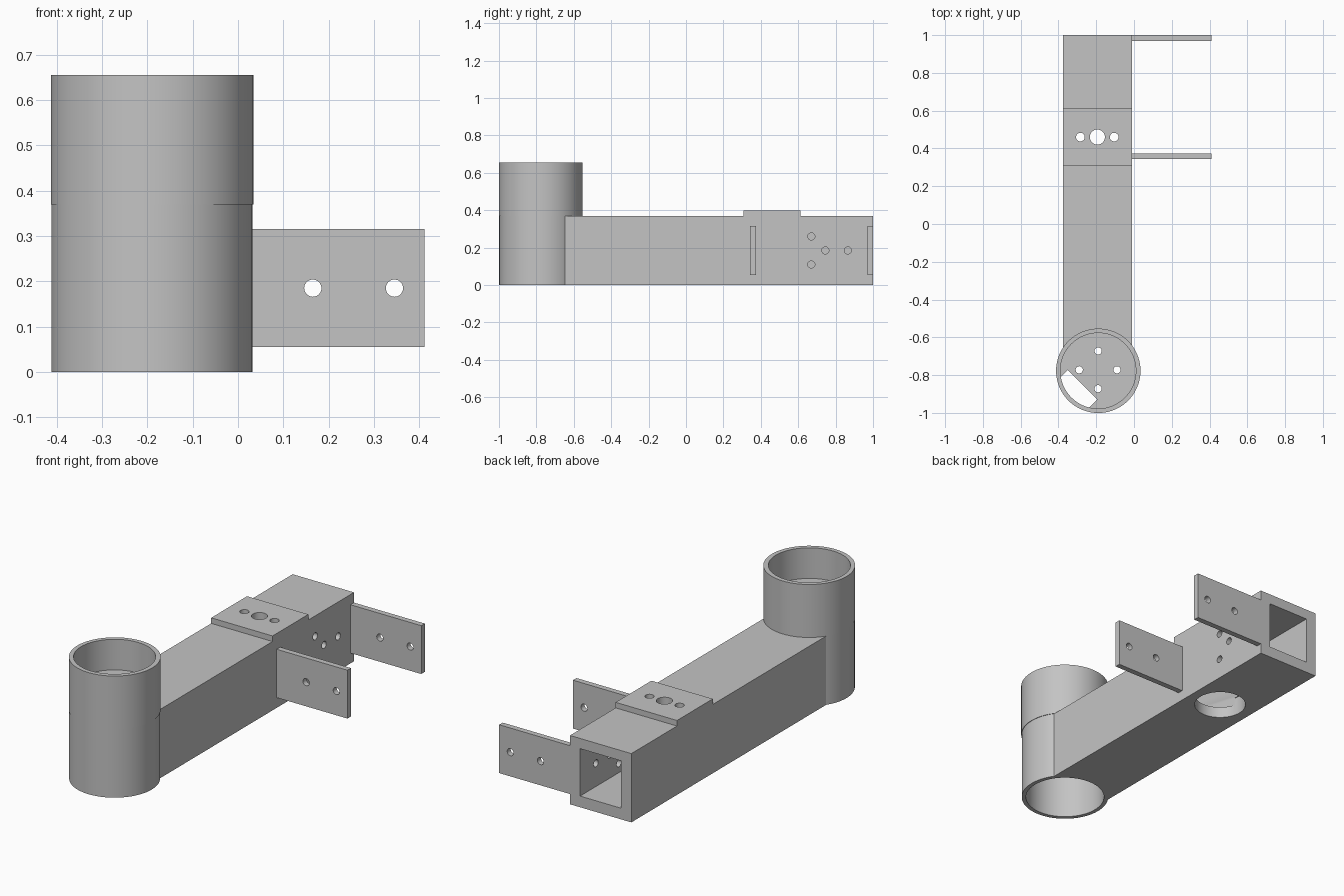
import bpy
import math

cube = bpy.data.objects.get("Cube")
if cube:
    bpy.data.objects.remove(cube, do_unlink=True)

# Single grey material
grey = bpy.data.materials.new("plain grey")
grey.use_nodes = True
colour = (0.55, 0.55, 0.55, 1)
grey.diffuse_color = colour
bsdf = next(n for n in grey.node_tree.nodes if n.type == 'BSDF_PRINCIPLED')
bsdf.inputs["Base Color"].default_value = colour


def box(name, low, high, turn=0):
    centre = [(a + b) / 2 for a, b in zip(low, high)]
    bpy.ops.mesh.primitive_cube_add(size=1, location=centre, rotation=(0, 0, turn))
    ob = bpy.context.object
    ob.name = name
    ob.scale = [b - a for a, b in zip(low, high)]
    bpy.ops.object.transform_apply(location=False, rotation=False, scale=True)
    ob.data.materials.append(grey)
    return ob


def cylinder(name, centre, radius, depth, axis='Z', sides=32):
    turn = {'X': (0, math.pi / 2, 0), 'Y': (math.pi / 2, 0, 0), 'Z': (0, 0, 0)}[axis]
    bpy.ops.mesh.primitive_cylinder_add(vertices=sides, radius=radius, depth=depth,
                                        location=centre, rotation=turn)
    ob = bpy.context.object
    ob.name = name
    ob.data.materials.append(grey)
    return ob


def cut(target, cutter):
    cutter.hide_render = True
    mod = target.modifiers.new("cut", 'BOOLEAN')
    mod.operation = 'DIFFERENCE'
    mod.solver = 'EXACT'
    mod.object = cutter
    bpy.context.view_layer.objects.active = target
    bpy.ops.object.modifier_apply(modifier=mod.name)
    bpy.data.objects.remove(cutter, do_unlink=True)


def smooth(ob):
    bpy.ops.object.select_all(action='DESELECT')
    ob.select_set(True)
    bpy.context.view_layer.objects.active = ob
    bpy.ops.object.shade_smooth_by_angle(angle=math.radians(30))


CX, CY = -0.19, -0.777
BORE, DECK, TOP = 0.2, 0.37, 0.655
LEFT, RIGHT = -0.01, -0.375
HOLE = 0.019


def bore_cutter():
    return cylinder("bore_cutter", (CX, CY, 0.3), BORE, 2, sides=96)


# Vertical tube: lower sleeve and slightly wider upper socket
lower = cylinder("lower_tube", (CX, CY, DECK / 2), 0.2215, DECK, sides=96)
upper = cylinder("upper_tube", (CX + 0.001, CY, (DECK + TOP) / 2), 0.2235, TOP - DECK, sides=96)

# Hollow square beam, open at the back and into the tube
beam = box("beam", (RIGHT, CY, 0), (LEFT, 1, DECK))
cavity = ((RIGHT + 0.06, CY - 0.05, 0.06), (LEFT - 0.06, 1.1, DECK - 0.055))
cut(beam, box("cavity_cutter", *cavity))
cut(lower, box("passage_cutter", *cavity))
for part in (lower, upper, beam):
    cut(part, bore_cutter())

# Socket floor with four screw holes and a slanted cable slot
floor = cylinder("socket_floor", (CX, CY, 0.473), BORE + 0.005, 0.035, sides=96)
for dx, dy in ((0.1, 0), (-0.1, 0), (0, 0.1), (0, -0.1)):
    cut(floor, cylinder("screw_cutter", (CX + dx, CY + 0.005 + dy, 0.47), HOLE, 0.3))
slot_x, slot_y = -0.343, -0.921
cut(floor, box("slot_cutter", (slot_x - 0.11, slot_y - 0.1, 0.3),
               (slot_x + 0.11, slot_y + 0.1, 0.6), -math.pi / 4))

# Raised pad on the beam, with matching holes through both
pad_y = 0.46
pad = box("raised_pad", (RIGHT, 0.308, DECK), (LEFT, 0.612, 0.4))
for part in (pad, beam):
    for x, radius in ((-0.194, 0.04), (-0.284, 0.023), (-0.105, 0.023)):
        cut(part, cylinder("pad_cutter", (x, pad_y, 0.37), radius, 0.2))

# Access hole in the underside
cut(beam, cylinder("access_cutter", (CX, pad_y, 0), 0.13, 0.2, sides=64))

# Screw holes in the beam's left wall
for y, z in ((0.67, 0.26), (0.67, 0.11), (0.745, 0.185), (0.865, 0.185)):
    cut(beam, cylinder("side_cutter", (LEFT, y, z), HOLE, 0.2, 'X'))

# Two side plates with a pair of holes each
for name, y in (("front_plate", 0.343), ("back_plate", 0.97)):
    plate = box(name, (LEFT, y, 0.055), (0.411, y + 0.03, 0.315))
    for x in (0.165, 0.345):
        cut(plate, cylinder("plate_cutter", (x, y, 0.185), HOLE, 0.2, 'Y'))
    smooth(plate)

for part in (lower, upper, beam, floor, pad):
    smooth(part)
